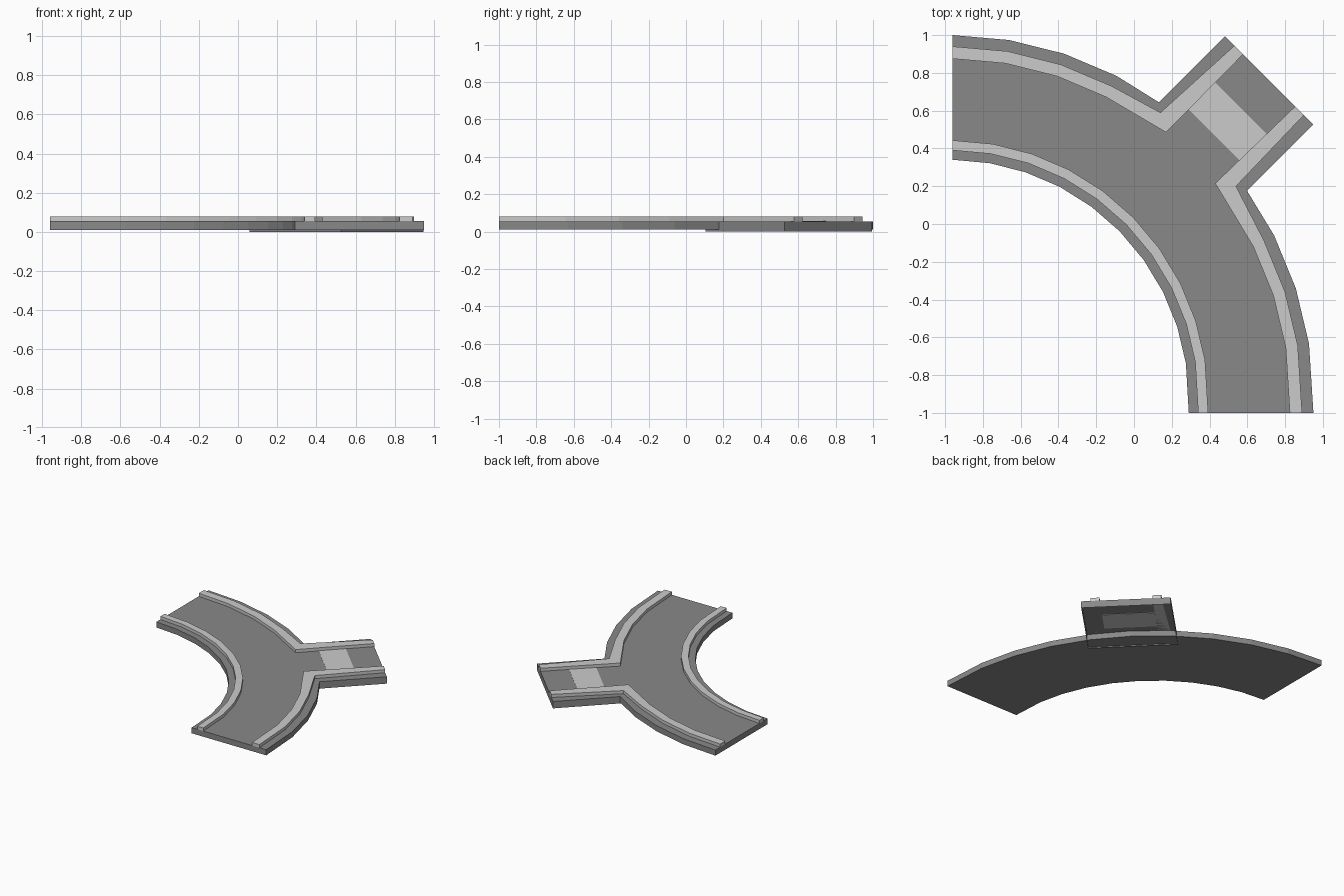
import bpy, bmesh, math
from mathutils import Vector

if "Cube" in bpy.data.objects:
    bpy.data.objects.remove(bpy.data.objects["Cube"])

def material(name, v):
    m = bpy.data.materials.new(name)
    m.diffuse_color = (v, v, v, 1)
    m.use_nodes = True
    m.node_tree.nodes["Principled BSDF"].inputs["Base Color"].default_value = m.diffuse_color
    return m

GREY = material("mid grey paving", 0.25)
LIGHT = material("light grey kerb", 0.6)

CX, CY, STEPS = -0.96, -0.91, 10

def arc(r, i):
    """Point on the bend; the last one runs straight on to the front edge."""
    a = math.radians(9 * i)
    y = CY + r * math.cos(a) - 0.025 * i / STEPS
    return (CX + r * math.sin(a), -1.0 if i == STEPS else y)

def along(s, off):
    """Point on the side branch: s from its outer end, off from its axis."""
    k = math.sqrt(0.5)
    return (0.715 + k * (s - off), 0.76 + k * (s + off))

def finish(name, bm, mat):
    bmesh.ops.recalc_face_normals(bm, faces=bm.faces[:])
    me = bpy.data.meshes.new(name)
    bm.to_mesh(me)
    bm.free()
    me.materials.append(mat)
    ob = bpy.data.objects.new(name, me)
    bpy.context.collection.objects.link(ob)
    return ob

def strip(name, pairs, z0, z1, mat):
    """Solid band with a rectangular section through pairs of side points."""
    bm = bmesh.new()
    rings = []
    for a, b in pairs:
        rings.append([bm.verts.new((p[0], p[1], z))
                      for p, z in ((a, z0), (b, z0), (b, z1), (a, z1))])
    for r, q in zip(rings, rings[1:]):
        for k in range(4):
            bm.faces.new((r[k], r[(k + 1) % 4], q[(k + 1) % 4], q[k]))
    bm.faces.new(rings[0])
    bm.faces.new(rings[-1])
    return finish(name, bm, mat)

# Curved main deck
strip("curved_deck", [(arc(1.25, i), arc(1.91, i)) for i in range(STEPS + 1)],
      0.01, 0.055, GREY)

# Inner kerb
strip("inner_kerb", [(arc(1.30, i), arc(1.353, i)) for i in range(STEPS + 1)],
      0.055, 0.08, LIGHT)

# Outer kerbs turn the corner and follow the branch
left = [(arc(1.785, i), arc(1.85, i)) for i in range(4)]
left += [((0.17, 0.485), (0.14, 0.59)), (along(0, 0.195), along(0, 0.26))]
strip("outer_kerb_left", left, 0.055, 0.08, LIGHT)
right = [(along(0, -0.195), along(0, -0.26)), ((0.43, 0.215), (0.54, 0.20))]
right += [(arc(1.785, i), arc(1.85, i)) for i in range(7, STEPS + 1)]
strip("outer_kerb_right", right, 0.055, 0.08, LIGHT)

# Branch deck: a hollow shell, open underneath
bm = bmesh.new()
back = -0.597
corners = [along(0, -0.33), along(0, 0.33), along(back, 0.33), along(back, -0.33)]
low = [bm.verts.new((x, y, 0)) for x, y in corners]
top = [bm.verts.new((x, y, 0.055)) for x, y in corners]
for k in range(4):
    n = (k + 1) % 4
    bm.faces.new((low[k], low[n], top[n], top[k]))
bm.faces.new(top)
finish("branch_deck", bm, GREY)

# Light crossing plate set into the branch deck
strip("crossing_plate", [(along(-0.41, -0.195), along(-0.41, 0.195)),
                         (along(-0.21, -0.195), along(-0.21, 0.195))],
      0.053, 0.0565, LIGHT)
